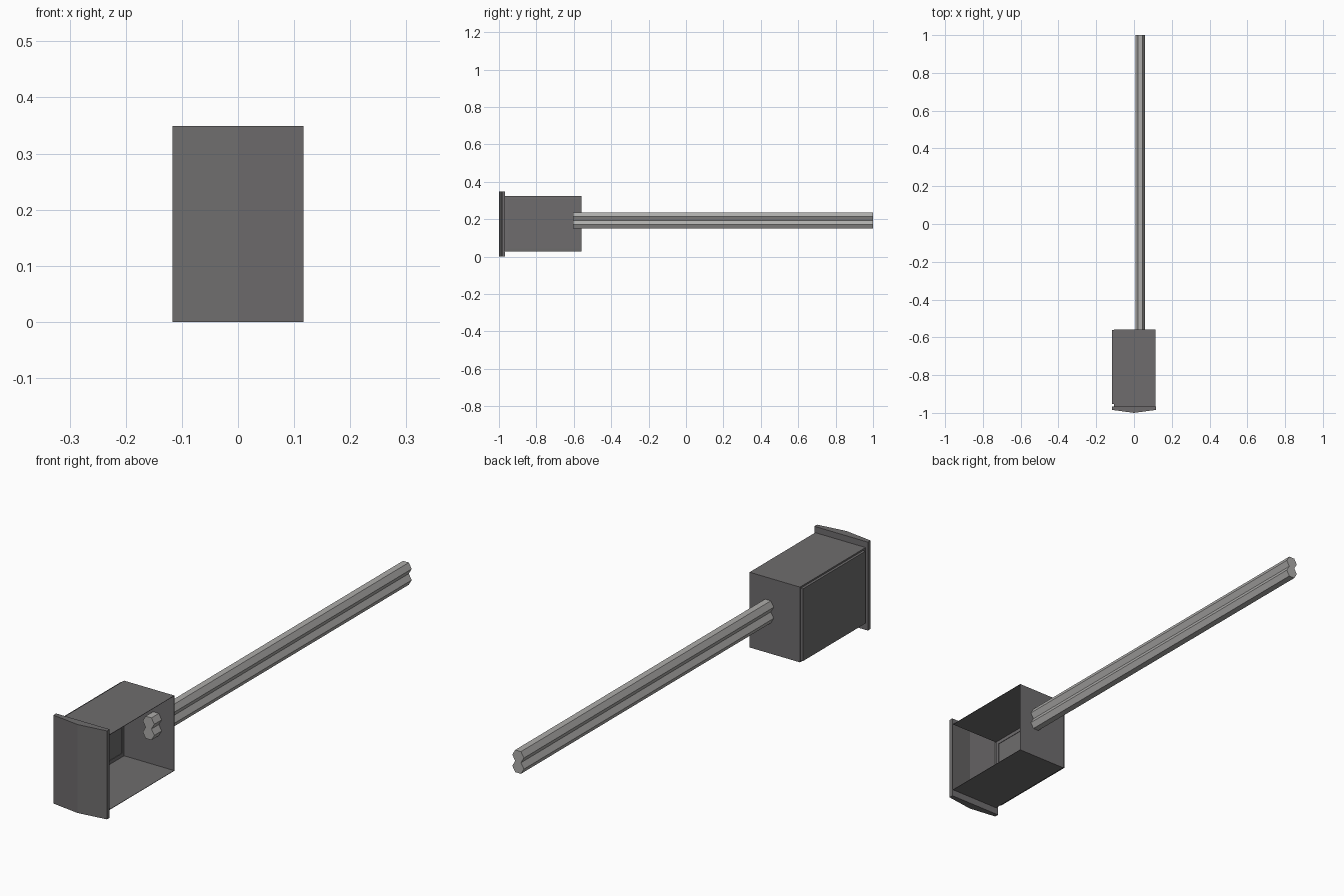
import bpy, math
from mathutils import Matrix

if "Cube" in bpy.data.objects:
    bpy.data.objects.remove(bpy.data.objects["Cube"])


def material(name, rgb):
    m = bpy.data.materials.new(name)
    m.diffuse_color = (*rgb, 1)
    m.use_nodes = True
    m.node_tree.nodes["Principled BSDF"].inputs["Base Color"].default_value = m.diffuse_color
    return m


DARK = material("dark grey", (0.158, 0.152, 0.155))
LIGHT = material("light grey", (0.42, 0.415, 0.405))


def mesh_object(name, verts, faces, mat, thickness=0):
    me = bpy.data.meshes.new(name)
    me.from_pydata(verts, [], faces)
    me.materials.append(mat)
    ob = bpy.data.objects.new(name, me)
    bpy.context.collection.objects.link(ob)
    if thickness:
        s = ob.modifiers.new("sheet", "SOLIDIFY")
        s.thickness = thickness
        s.offset = -1
    return ob


def box_verts(x0, x1, y0, y1, z0, z1):
    return [(x, y, z) for x in (x0, x1) for y in (y0, y1) for z in (z0, z1)]


# Housing: sheet walls, open to the front and the right, framed hole on the left
XL, XR, YF, YB, ZB, ZT = -0.107, 0.113, -0.967, -0.558, 0.028, 0.325
M = 0.016
verts = box_verts(XL, XR, YF, YB, ZB, ZT)
verts += [(XL, y, z) for y in (YF + M, YB - M) for z in (ZB + M, ZT - M)]
faces = [(1, 5, 7, 3),                    # top
         (0, 2, 6, 4),                    # bottom
         (2, 3, 7, 6),                    # back
         (0, 1, 9, 8), (1, 3, 11, 9), (3, 2, 10, 11), (2, 0, 8, 10)]  # left frame
mesh_object("housing", verts, faces, DARK, 0.002)

# Side panel closing the left frame from outside
BOX_FACES = [(0, 1, 3, 2), (4, 6, 7, 5), (0, 4, 5, 1),
             (2, 3, 7, 6), (0, 2, 6, 4), (1, 5, 7, 3)]
mesh_object("side_panel", box_verts(-0.117, XL, -0.952, -0.562, ZB + 0.006, ZT - 0.006),
            BOX_FACES, DARK)

# Front cover: shallow folded tray with rims and a back flange round the housing
W, H, YE, YR = 0.117, 0.349, -0.984, YF
profile = [(-W, YE), (0, -1), (W, YE), (W, YR), (-W, YR)]
verts = [(x, y, z) for z in (0, H) for x, y in profile]
verts += [(x, YR, z) for z in (ZB, ZT) for x in (XL, XR)]
faces = [(0, 1, 6, 5), (1, 2, 7, 6),      # folded front
         (2, 3, 8, 7), (4, 0, 5, 9),      # side rims
         (4, 3, 2, 1, 0), (5, 6, 7, 8, 9),  # bottom and top rims
         (3, 4, 10, 11), (4, 9, 12, 10), (9, 8, 13, 12), (8, 3, 11, 13)]  # flange
mesh_object("front_cover", verts, faces, DARK, 0.002)

# Two hexagonal rods, stacked, poking through the back wall
R, Y0, Y1 = 0.0253, -0.605, 1.0
APOTHEM = R * math.cos(math.pi / 6)
for name, side in (("lower_rod", -1), ("upper_rod", 1)):
    verts = [(0.033 + R * math.cos(i * math.pi / 3), y,
              0.193 + side * APOTHEM + R * math.sin(i * math.pi / 3))
             for y in (Y0, Y1) for i in range(6)]
    faces = [(i, i + 6, (i + 1) % 6 + 6, (i + 1) % 6) for i in range(6)]
    faces += [tuple(range(6)), tuple(range(11, 5, -1))]
    mesh_object(name, verts, faces, LIGHT)
